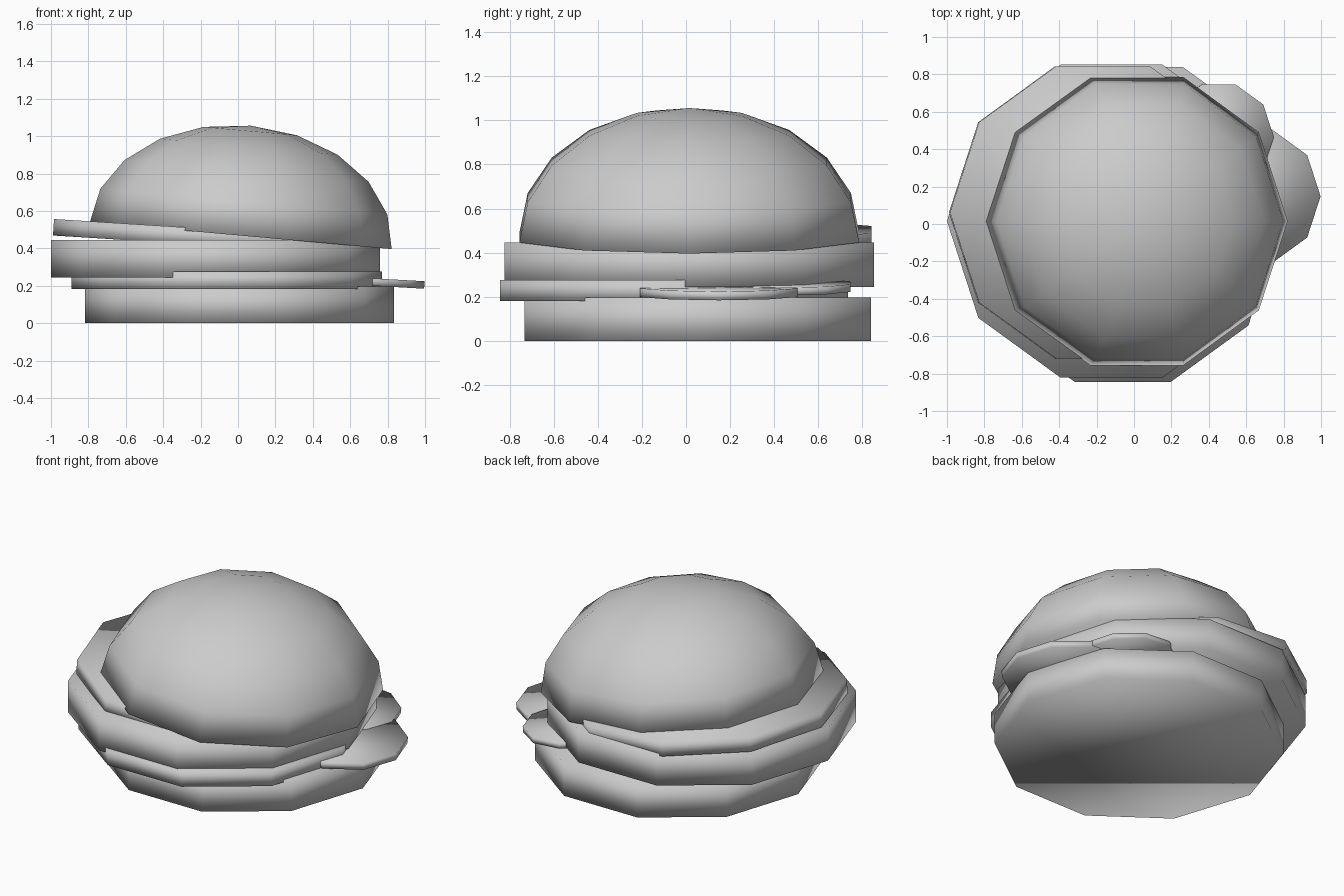
import bpy, bmesh
from math import sin, cos, pi, radians
from mathutils import Matrix

if "Cube" in bpy.data.objects:
    bpy.data.objects.remove(bpy.data.objects["Cube"])

SIDES = 10


def lathe(name, profile, loc, tilt=0.0):
    """Ten-sided solid from (radius, height) rings, tilted about y."""
    bm = bmesh.new()
    rings = []
    for r, z in profile:
        if r == 0:
            rings.append([bm.verts.new((0, 0, z))])
        else:
            rings.append([bm.verts.new((r * cos(2 * pi * i / SIDES),
                                        r * sin(2 * pi * i / SIDES), z))
                          for i in range(SIDES)])
    for a, b in zip(rings, rings[1:]):
        for i in range(SIDES):
            j = (i + 1) % SIDES
            if len(b) == 1:
                bm.faces.new((a[i], a[j], b[0]))
            else:
                bm.faces.new((a[i], a[j], b[j], b[i]))
    bm.faces.new(rings[0][::-1])
    if len(rings[-1]) > 1:
        bm.faces.new(rings[-1])
    bmesh.ops.recalc_face_normals(bm, faces=bm.faces)
    for f in bm.faces:
        f.smooth = True
    bm.transform(Matrix.Rotation(radians(tilt), 4, 'Y'))
    me = bpy.data.meshes.new(name)
    bm.to_mesh(me)
    bm.free()
    ob = bpy.data.objects.new(name, me)
    ob.location = loc
    bpy.context.collection.objects.link(ob)
    return ob


def disc(name, r, thick, loc, tilt=0.0):
    return lathe(name, [(r, -thick / 2), (r, thick / 2)], loc, tilt)


# Stacked layers, bottom to top
disc("bottom_bun", 0.826, 0.197, (0.007, 0.053, 0.0985))
disc("lower_slice", 0.83, 0.093, (-0.06, -0.055, 0.2285))
disc("patty", 0.88, 0.2, (-0.12, 0.015, 0.345))
disc("upper_slice", 0.82, 0.088, (-0.168, 0.062, 0.461), 3.6)

# Two small pickles poking out at the right
disc("pickle_front", 0.375, 0.04, (0.622, 0.148, 0.225), 3.2)
disc("pickle_back", 0.295, 0.035, (0.452, 0.465, 0.246), 4.2)

# Domed top bun, tilted
R, H = 0.81, 0.59
dome = [(R * cos(k * pi / 10), H * sin(k * pi / 10)) for k in range(5)] + [(0, H)]
lathe("top_bun", dome, (0.015, 0.015, 0.468), 5.1)
